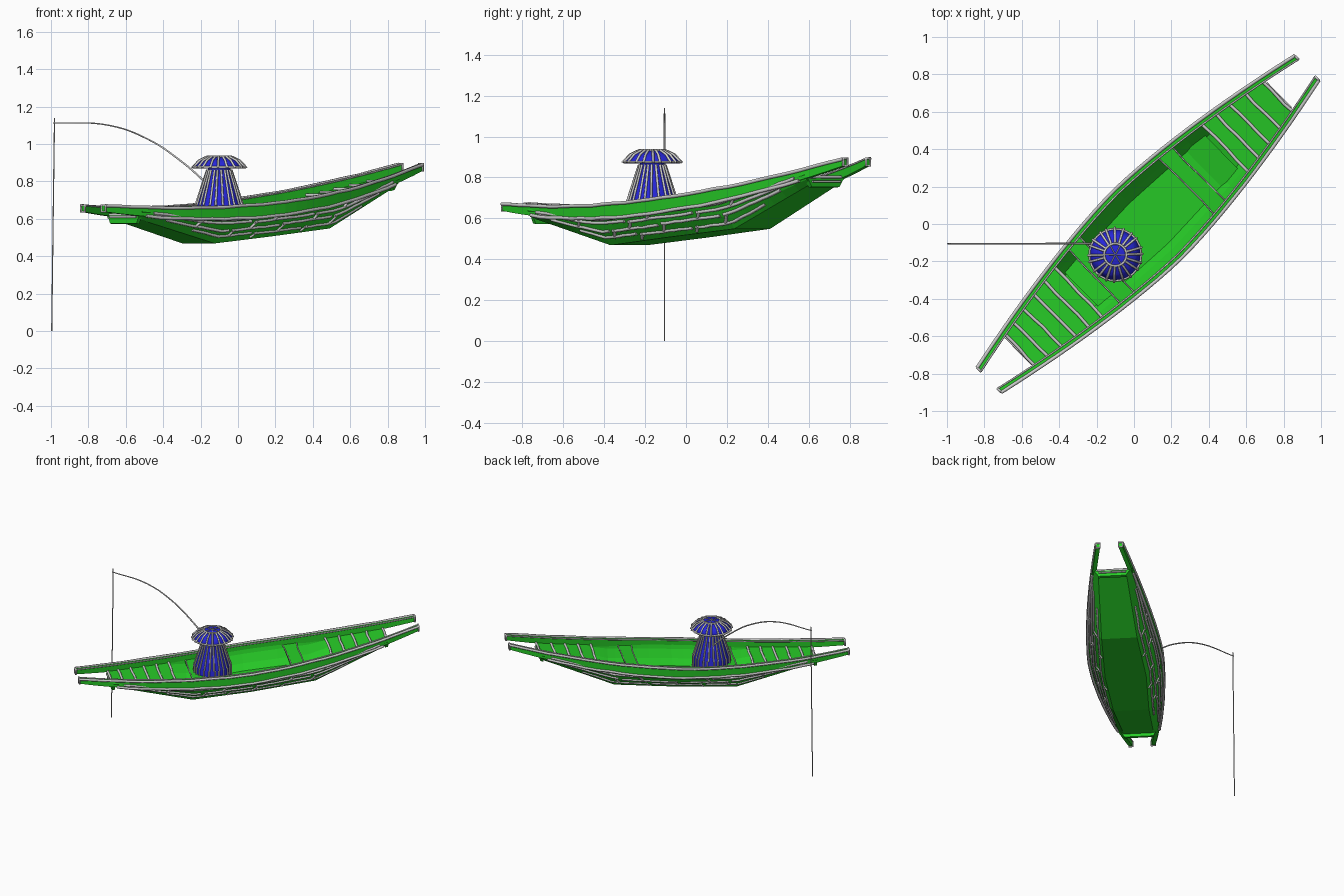
import bpy, math, random
from math import sin, cos, pi, radians

if "Cube" in bpy.data.objects:
    bpy.data.objects.remove(bpy.data.objects["Cube"])
random.seed(4)

def mat(name, c):
    m = bpy.data.materials.new(name)
    m.diffuse_color = (*c, 1)
    m.use_nodes = True
    m.node_tree.nodes["Principled BSDF"].inputs["Base Color"].default_value = m.diffuse_color
    return m
GREEN, BLUE = mat("green_wood", (0.02, 0.6, 0.02)), mat("blue_cloth", (0.02, 0.02, 0.7))

# Boat frame: u along the boat, v across (port positive)
A = radians(44.5)
def P(u, v, z):
    return (0.075 + u * cos(A) - v * sin(A), u * sin(A) + v * cos(A), z)

def lerp(table, u):
    for (a, p), (b, q) in zip(table, table[1:]):
        if u <= b:
            break
    k = (u - a) / (b - a)
    return p + (q - p) * k

def W(u):   # half width at the gunwale
    return 0.255 - 0.163 * abs(u / 1.19) ** 1.6
def zg(u):  # gunwale height
    return 0.685 + 0.0924 * u + 0.0636 * u * u
def zb(u):  # bottom height
    return lerp([(-0.97, .61), (-0.4, .475), (0.46, .555), (0.98, .78)], u)
def B(u):   # bottom half width
    return lerp([(-0.97, .10), (-0.4, .12), (0, .14), (0.46, .12), (0.98, .095)], u)
def side(u, t, extra=0.0):
    v = B(u) + (W(u) - 0.012 - B(u)) * t + 0.02 * sin(pi * t) + extra
    return v, zb(u) + (zg(u) - zb(u)) * t

def mesh(name, verts, faces, m=None):
    me = bpy.data.meshes.new(name)
    me.from_pydata(verts, [], faces)
    ob = bpy.data.objects.new(name, me)
    bpy.context.collection.objects.link(ob)
    if m:
        me.materials.append(m)
    return ob

def loft(name, rings, m, closed, caps=False):
    n = len(rings[0])
    verts = [p for r in rings for p in r]
    faces = [(i * n + j, i * n + (j + 1) % n, (i + 1) * n + (j + 1) % n, (i + 1) * n + j)
             for i in range(len(rings) - 1) for j in range(n if closed else n - 1)]
    if caps:
        faces += [tuple(range(n))[::-1], tuple(range(len(verts) - n, len(verts)))]
    return mesh(name, verts, faces, m)

def tubes(name, paths, r, cyclic=False):
    cu = bpy.data.curves.new(name, 'CURVE')
    cu.dimensions = '3D'
    cu.bevel_depth, cu.bevel_resolution, cu.use_fill_caps = r, 1, True
    for path in paths:
        s = cu.splines.new('POLY')
        s.points.add(len(path) - 1)
        for q, p in zip(s.points, path):
            q.co = (*p, 1)
        s.use_cyclic_u = cyclic
    ob = bpy.data.objects.new(name, cu)
    bpy.context.collection.objects.link(ob)
    return ob

def span(a, b, n):
    return [a + (b - a) * i / n for i in range(n + 1)]

# Hull shell
us = sorted(span(-0.96, 0.97, 24) + [-0.4, 0.46])
rings = []
for u in us:
    half = [side(u, t) for t in (1, .66, .33, 0)]
    rings.append([P(u, v, z) for v, z in half] + [P(u, -v, z) for v, z in half[::-1]])
hull = loft("hull", rings, GREEN, False)
sol = hull.modifiers.new("thickness", 'SOLIDIFY')
sol.thickness, sol.offset = 0.014, 0

# Gunwale rails running past the hull as prongs
def rail_h(u):
    return 0.062 - 0.034 * (abs(u) / 1.19) ** 2
for s, nm in ((1, "port"), (-1, "starboard")):
    ru = span(-1.19, 1.19, 28)
    loft(nm + "_gunwale", [[P(u, s * v, z) for v, z in (
        (W(u), zg(u) + .008), (W(u) - .028, zg(u) + .008),
        (W(u) - .028, zg(u) - rail_h(u)), (W(u), zg(u) - rail_h(u)))] for u in ru], GREEN, True, True)
    # Trim ropes along the rail edges
    tubes(nm + "_rail_trim", [
        [P(u, s * W(u), zg(u) + .007 + random.uniform(-.002, .002)) for u in ru],
        [P(u, s * W(u), zg(u) - rail_h(u) + random.uniform(-.003, .003)) for u in ru[3:-3]]], .0095)
    tubes(nm + "_inner_trim", [[P(u, s * (W(u) - .028), zg(u) + .007) for u in ru]], .005)
    tubes(nm + "_prong_ends", [[P(u, s * v, z) for v, z in (
        (W(u), zg(u) + .008), (W(u) - .028, zg(u) + .008),
        (W(u) - .028, zg(u) - rail_h(u)), (W(u), zg(u) - rail_h(u)))] for u in (-1.19, 1.19)], .007, True)

    # Plank seams: wavy lengthwise lines and staggered butt joints
    def on_side(u, t):
        v, z = side(u, t, .008)
        return P(u, s * v, z)
    seams = []
    for t, breaks in ((.14, (-.6, -.16, .22, .7)), (.33, (-.8, -.34, .02, .43, .82)),
                      (.52, (-.88, -.2, .27, .88)), (.66, (-.9, -.05, .5, .92))):
        for a, b in zip(breaks, breaks[1:]):
            off = random.uniform(-.03, .03)
            seams.append([on_side(u, t + off + random.uniform(-.012, .012))
                          for u in span(a + .012, b - .012, 9)])
    tubes(nm + "_plank_seams", seams, .0085)
    tubes(nm + "_butt_joints", [[on_side(u, t0), on_side(u + .03, t1)] for u, t0, t1 in (
        (-.34, .14, .33), (-.16, .02, .16), (.22, .02, .16), (.02, .14, .33), (.43, .14, .33),
        (-.2, .33, .52), (.27, .33, .52), (-.05, .52, .68), (.5, .5, .68), (-.58, .33, .6))], .0085)

# Crosswise boards: decks, seats, floor, transoms
def slab(name, u0, u1, top, thick, n=1):
    rings = []
    for u in span(u0, u1, n):
        r = []
        for z in (top(u), top(u) - thick):
            t = max(0, (z - zb(u)) / (zg(u) - zb(u)))
            w = side(u, t)[0]
            r += [P(u, w, z), P(u, -w, z)] if z == top(u) else [P(u, -w, z), P(u, w, z)]
        rings.append(r)
    loft(name, rings, GREEN, True, True)

deck = lambda u: zg(u) - .036
slab("bow_deck", .58, .97, deck, .012, 4)
slab("stern_deck", -.96, -.52, deck, .012, 4)
slab("bow_seat", .29, .38, deck, .018)
slab("stern_seat", -.40, -.31, deck, .018)
slab("floor", -.5, .55, lambda u: zb(u) + .02, .012, 8)
slab("bow_transom", .955, .975, deck, .045)
slab("stern_transom", -.965, -.945, deck, .045)

# Slats across the decks and seat edges
def bar(u, dz=0):
    w = W(u) - .03
    return [P(u + random.uniform(-.004, .004), v, deck(u) + dz) for v in span(-w, w, 4)]
tubes("deck_slats", [bar(u, .003) for u in
      (.58, .67, .76, .86, .97, -.52, -.61, -.70, -.79, -.88, -.96)], .0085)
tubes("seat_edges", [bar(u) for u in (.29, .38, -.40, -.31)], .004)
tubes("transom_edges", [[P(u, -w, zb(u)), P(u, w, zb(u))] for u, w in ((.98, .095), (-.968, .1))], .006)

# Seated fisher: cloak and hat as lathed profiles
CX, CY = -0.10, -0.165
def ring(r, z, n):
    return [(CX + r * cos(2 * pi * k / n), CY + r * sin(2 * pi * k / n), z) for k in range(n)]
def lathe(name, prof, m, n=36):
    ob = loft(name, [ring(r, z, n) for r, z in prof], m, True, True)
    for p in ob.data.polygons:
        p.use_smooth = len(p.vertices) == 4
    return ob
cloak = [(.128, .56), (.124, .67), (.105, .73), (.082, .80), (.062, .86), (.055, .89)]
lathe("cloak", cloak, BLUE)
hat = [(.003, .934), (.06, .931), (.105, .91), (.138, .876)]
lathe("hat", [(.01, .885), (.06, .882), (.132, .868)] + hat[::-1], BLUE)

def spokes(prof, n, lift):
    out = []
    for k in range(n):
        a = 2 * pi * k / n + random.uniform(-.05, .05)
        out.append([(CX + (r + lift) * cos(a), CY + (r + lift) * sin(a), z + lift) for r, z in prof])
    return out
tubes("cloak_straw", spokes(cloak[1:5], 22, .003), .0062)
tubes("cloak_straw_hem", spokes([(.13, .58), (.127, .67)], 22, .002), .006)
tubes("hat_straw", spokes(hat[1:] + [(.143, .869)], 20, .003), .0065)
tubes("hat_crown_straw", spokes(hat[:2], 6, .002), .003)
tubes("hat_rings", [ring(.06, .934, 24), ring(.138, .876, 32)], .0065, True)

# Fishing rod and line
Y = -0.105
rod = bpy.data.curves.new("fishing_rod", 'CURVE')
rod.dimensions, rod.bevel_depth, rod.bevel_resolution = '3D', .0055, 1
sp = rod.splines.new('BEZIER')
pts = [(-.14, .765), (-.30, .905), (-.48, 1.025), (-.69, 1.10), (-.99, 1.113)]
sp.bezier_points.add(len(pts) - 1)
for i, (b, (x, z)) in enumerate(zip(sp.bezier_points, pts)):
    b.co = (x, Y, z)
    b.handle_left_type = b.handle_right_type = 'AUTO'
    b.radius = 1.1 - .12 * i
rod_ob = bpy.data.objects.new("fishing_rod", rod)
bpy.context.collection.objects.link(rod_ob)
tubes("fishing_line", [[(-.981, Y, 1.14), (-.987, Y, .7), (-.996, Y, 0)]], .0035)
